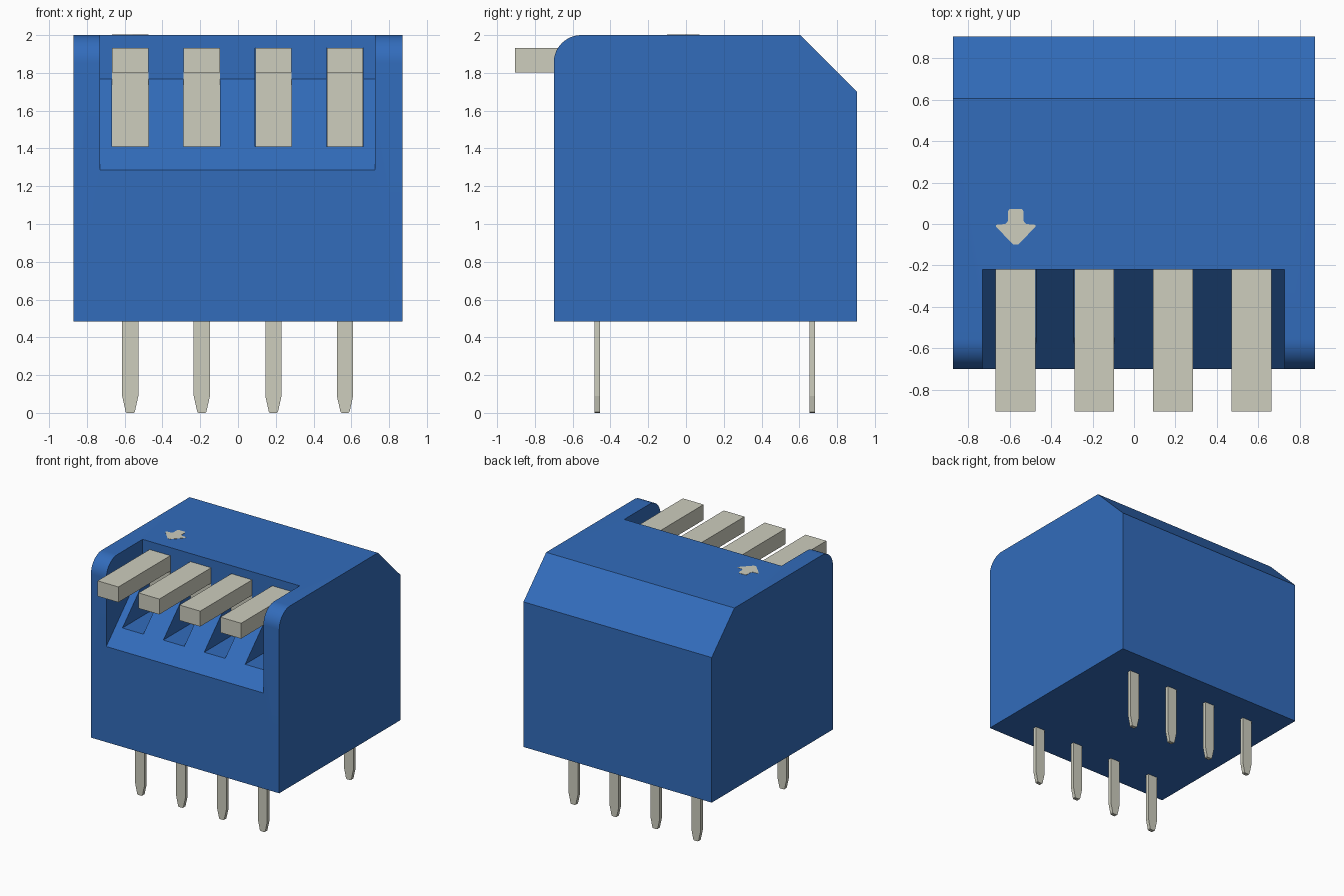
import bpy, bmesh, math

cube = bpy.data.objects.get("Cube")
if cube:
    bpy.data.objects.remove(cube, do_unlink=True)


def material(name, rgb):
    m = bpy.data.materials.new(name)
    m.use_nodes = True
    m.diffuse_color = (*rgb, 1)
    m.node_tree.nodes["Principled BSDF"].inputs["Base Color"].default_value = (*rgb, 1)
    return m


BLUE = material("blue plastic", (0.032, 0.15, 0.50))
BEIGE = material("pale beige", (0.61, 0.61, 0.515))


def prism(name, outline, axis, lo, hi, mat):
    """Extrude a 2D outline along an axis from lo to hi."""
    place = {"x": lambda p, d: (d, p[0], p[1]),
             "y": lambda p, d: (p[0], d, p[1]),
             "z": lambda p, d: (p[0], p[1], d)}[axis]
    bm = bmesh.new()
    face = bm.faces.new([bm.verts.new(place(p, lo)) for p in outline])
    ext = bmesh.ops.extrude_face_region(bm, geom=[face])
    shift = place((0, 0), hi - lo)
    bmesh.ops.translate(bm, vec=shift,
                        verts=[v for v in ext["geom"] if isinstance(v, bmesh.types.BMVert)])
    bmesh.ops.recalc_face_normals(bm, faces=bm.faces)
    mesh = bpy.data.meshes.new(name)
    bm.to_mesh(mesh)
    bm.free()
    mesh.materials.append(mat)
    ob = bpy.data.objects.new(name, mesh)
    bpy.context.collection.objects.link(ob)
    return ob


def select(ob):
    bpy.ops.object.select_all(action="DESELECT")
    ob.select_set(True)
    bpy.context.view_layer.objects.active = ob


def cut(ob, cutter):
    mod = ob.modifiers.new("cut", "BOOLEAN")
    mod.operation = "DIFFERENCE"
    mod.solver = "EXACT"
    mod.object = cutter
    select(ob)
    bpy.ops.object.modifier_apply(modifier=mod.name)
    bpy.data.objects.remove(cutter, do_unlink=True)


COLUMNS = [-0.002 + 0.379 * (i - 1.5) for i in range(4)]
HALF = 0.096          # half width of a lever
WALL = -0.22          # back wall of the recess

# Housing: rounded front top edge, chamfered rear top edge
R = 0.145
arc = [(-0.70 + R - R * math.cos(t), 2 - R + R * math.sin(t))
       for t in (math.pi / 2 * i / 12 for i in range(13))]
housing = prism("housing", [(0.905, 0.485), (-0.70, 0.485), *arc, (0.605, 2), (0.905, 1.70)],
                "x", -0.872, 0.872, BLUE)

# Recess with a sloped floor, open to the front and top
cut(housing, prism("recess_cutter",
                   [(-0.80, 1.185), (WALL, 1.768), (WALL, 2.1), (-0.80, 2.1)],
                   "x", -0.73, 0.726, BLUE))

# Flat-floored slots below and behind the levers
for x in COLUMNS:
    cut(housing, prism("slot_cutter",
                       [(-0.75, 1.41), (-0.10, 1.41), (-0.10, 1.932), (-0.75, 1.932)],
                       "x", x - HALF - 0.001, x + HALF + 0.001, BLUE))
select(housing)
bpy.ops.object.shade_smooth_by_angle(angle=math.radians(30))

for i, x in enumerate(COLUMNS, 1):
    # Lever: a bar sticking out at the top of an upright block
    prism(f"lever_{i}", [(-0.905, 1.802), (WALL, 1.802), (WALL, 1.411), (-0.101, 1.411),
                         (-0.101, 1.931), (-0.905, 1.931)],
          "x", x - HALF, x + HALF, BEIGE)
    # Tapered contact pins in two rows
    for row, y in (("front", -0.47), ("rear", 0.669)):
        prism(f"{row}_pin_{i}", [(x - 0.043, 0.50), (x - 0.043, 0.09), (x - 0.024, 0.005),
                                 (x - 0.018, 0), (x + 0.018, 0), (x + 0.024, 0.005),
                                 (x + 0.043, 0.09), (x + 0.043, 0.50)],
              "y", y - 0.0145, y + 0.0145, BEIGE)

# Printed arrow on top, pointing to the front
half = [(0.03, 0.072), (0.038, 0.06), (0.038, 0.014), (0.05, 0.0),
        (0.096, -0.004), (0.094, -0.014), (0.012, -0.10)]
outline = half + [(-x, y) for x, y in reversed(half)]
prism("arrow_mark", [(x - 0.57, y) for x, y in outline], "z", 1.997, 2.002, BEIGE)
